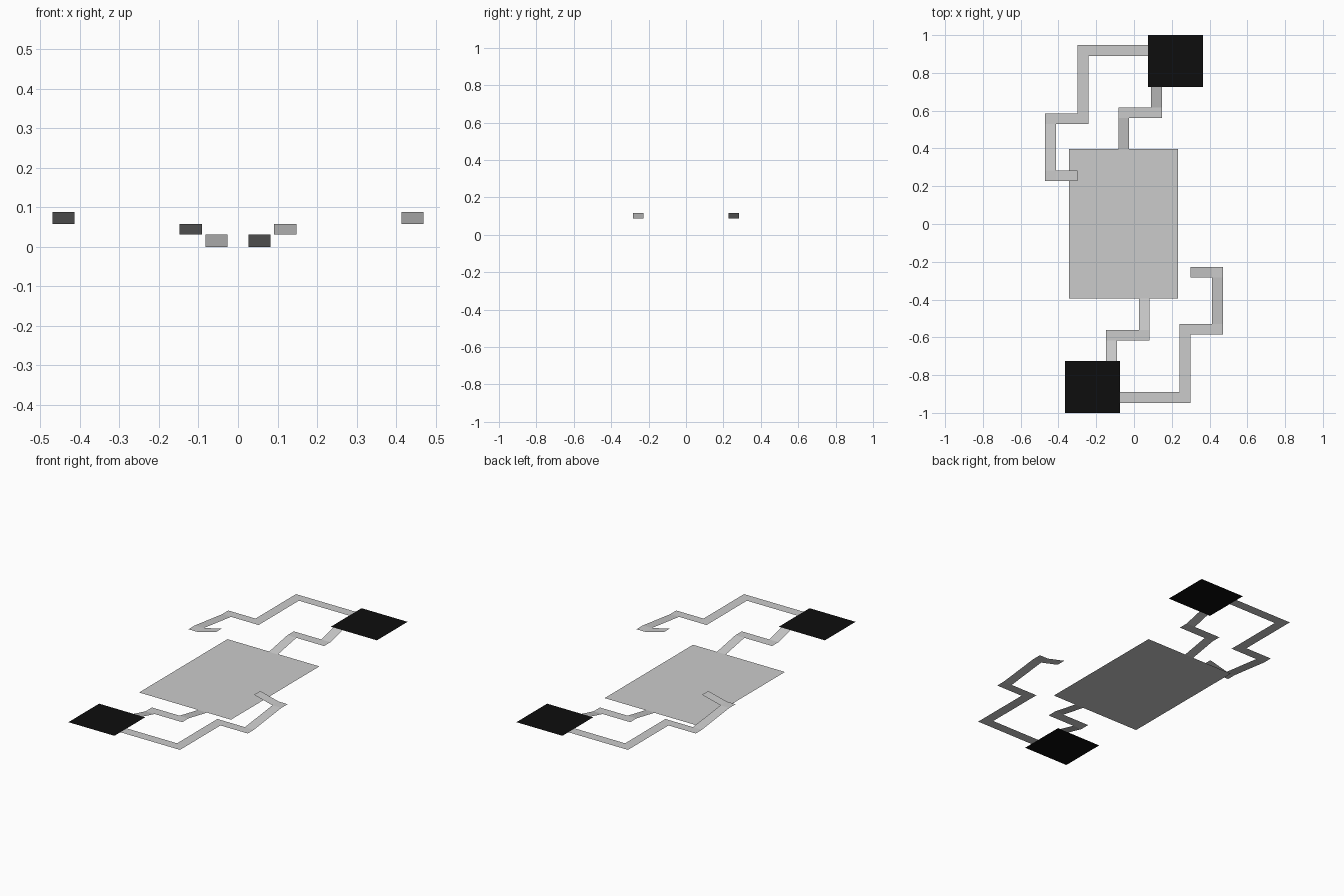
import bpy, bmesh

if "Cube" in bpy.data.objects:
    bpy.data.objects.remove(bpy.data.objects["Cube"])

black = bpy.data.materials.new("black_pad")
black.diffuse_color = (0.004, 0.004, 0.004, 1)
black.use_nodes = True
black.node_tree.nodes["Principled BSDF"].inputs["Base Color"].default_value = black.diffuse_color


def sheet(name, quads, turn=1, mat=None):
    """Thin sheet from rectangles (x0, x1, y0, y1, axis, z_low_end, z_high_end).
    turn=-1 gives the copy rotated half a turn about z."""
    bm = bmesh.new()
    for x0, x1, y0, y1, axis, za, zb in quads:
        corners = [(x0, y0), (x1, y0), (x1, y1), (x0, y1)]
        vs = []
        for x, y in corners:
            high = (x == x1) if axis == "x" else (y == y1)
            vs.append(bm.verts.new((x * turn, y * turn, zb if high else za)))
        bm.faces.new(vs)
    bmesh.ops.remove_doubles(bm, verts=bm.verts, dist=0.0005)
    me = bpy.data.meshes.new(name)
    bm.to_mesh(me)
    bm.free()
    ob = bpy.data.objects.new(name, me)
    bpy.context.collection.objects.link(ob)
    if mat:
        me.materials.append(mat)
    return ob


# Heights of the successive steps
Z0, Z1, Z2, Z3, Z4 = 0.0, 0.031, 0.058, 0.088, 0.117

# Zigzag leg between the central plate and a pad
inner = [
    (-0.082, -0.026, 0.394, 0.560, "y", Z0, Z1),
    (-0.082, -0.026, 0.560, 0.617, "x", Z1, Z1),
    (-0.026, 0.091, 0.560, 0.617, "x", Z1, Z1),
    (0.091, 0.148, 0.560, 0.617, "x", Z1, Z1),
    (0.091, 0.148, 0.617, 0.725, "y", Z1, Z2),
]
# Longer arm from the pad to its raised free tip
outer = [
    (-0.299, 0.075, 0.890, 0.947, "x", Z2, Z2),
    (-0.299, -0.241, 0.584, 0.890, "y", Z2, Z2),
    (-0.470, -0.241, 0.529, 0.584, "x", Z2, Z2),
    (-0.470, -0.414, 0.283, 0.529, "y", Z3, Z2),
    (-0.470, -0.414, 0.227, 0.283, "x", Z3, Z3),
    (-0.414, -0.299, 0.227, 0.283, "x", Z3, Z4),
]
pad = [(0.075, 0.364, 0.725, 1.0, "x", Z2, Z2)]

# Central plate
sheet("central_plate", [(-0.345, 0.232, -0.394, 0.398, "x", Z0, Z0)])

# Back set and the same set turned half way round for the front
for side, turn in (("back", 1), ("front", -1)):
    sheet(side + "_inner_leg", inner, turn)
    sheet(side + "_outer_arm", outer, turn)
    sheet(side + "_pad", pad, turn, black)
